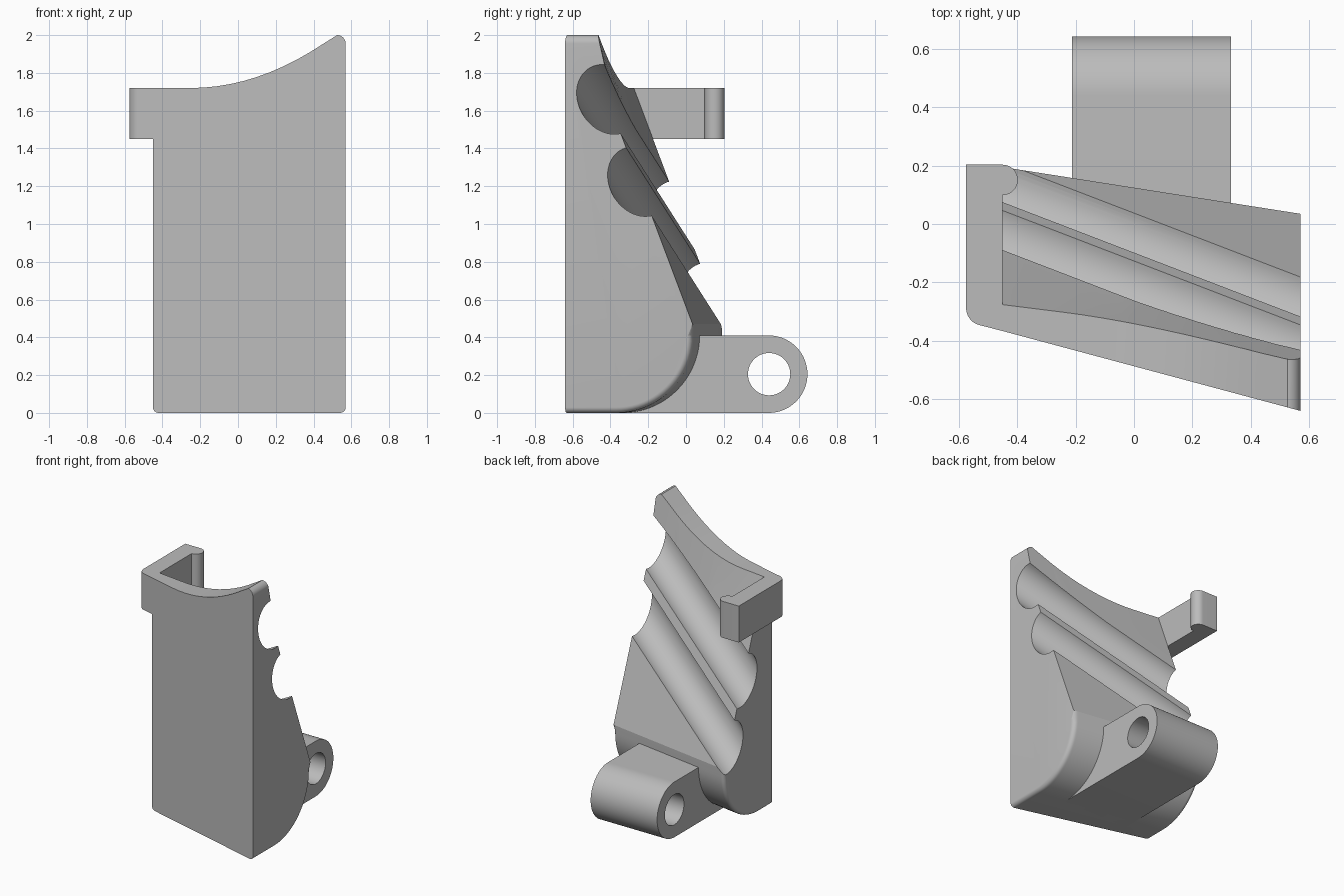
import bpy, bmesh, math
from mathutils import Vector

cube = bpy.data.objects.get("Cube")
if cube:
    bpy.data.objects.remove(cube, do_unlink=True)

grey = bpy.data.materials.new("plain grey")
grey.use_nodes = True
grey.diffuse_color = (0.5, 0.5, 0.5, 1)
grey.node_tree.nodes["Principled BSDF"].inputs["Base Color"].default_value = grey.diffuse_color

LEFT, RIGHT = -0.45, 0.57


def loft(name, rings):
    """Skin a row of matching closed rings and cap both ends."""
    bm = bmesh.new()
    rows = [[bm.verts.new(p) for p in ring] for ring in rings]
    n = len(rows[0])
    for a, b in zip(rows, rows[1:]):
        for i in range(n):
            j = (i + 1) % n
            bm.faces.new((a[i], a[j], b[j], b[i]))
    bm.faces.new(rows[0])
    bm.faces.new(rows[-1])
    bmesh.ops.recalc_face_normals(bm, faces=bm.faces)
    mesh = bpy.data.meshes.new(name)
    bm.to_mesh(mesh)
    bm.free()
    mesh.materials.append(grey)
    obj = bpy.data.objects.new(name, mesh)
    bpy.context.collection.objects.link(obj)
    return obj


def arc(cx, cy, r, start, end, steps):
    angles = [math.radians(start + (end - start) * i / steps) for i in range(steps + 1)]
    return [(cx + r * math.cos(a), cy + r * math.sin(a)) for a in angles]


def activate(obj):
    bpy.ops.object.select_all(action='DESELECT')
    obj.select_set(True)
    bpy.context.view_layer.objects.active = obj


def cut_cylinder(obj, start, end, radius):
    """Subtract a round bar running from start to end."""
    axis = end - start
    bpy.ops.mesh.primitive_cylinder_add(vertices=64, radius=radius, depth=axis.length,
                                        location=(start + end) / 2)
    cutter = bpy.context.object
    cutter.hide_render = True
    cutter.rotation_mode = 'QUATERNION'
    cutter.rotation_quaternion = axis.to_track_quat('Z', 'Y')
    cutter.data.materials.append(grey)
    mod = obj.modifiers.new("cut", 'BOOLEAN')
    mod.operation, mod.solver, mod.object = 'DIFFERENCE', 'EXACT', cutter
    activate(obj)
    bpy.ops.object.modifier_apply(modifier=mod.name)
    bpy.data.objects.remove(cutter, do_unlink=True)


def smooth(obj):
    activate(obj)
    bpy.ops.object.shade_smooth_by_angle(angle=math.radians(16))


# Body: cross-sections along x, with rounded end edges
def front_y(x):
    return -0.64 - 0.268 * (x - RIGHT)


def back_y(x, z):
    t = (x - LEFT) / (RIGHT - LEFT)
    flat = -0.18 - 0.377 * (z - 1.04) - 0.157 * (x - RIGHT)
    return flat + 0.15 * t * max(0, z - 1.5)


def rounding(d, r):
    return r - math.sqrt(max(0, r * r - (r - d) ** 2)) if d < r else 0


def top_z(x):
    rise = max(0, x + 0.25) ** 2 / 2.1
    return min(2.0, 1.72 + rise) - rounding(RIGHT - x, 0.045)


def section(x):
    inset = rounding(min(x - LEFT, RIGHT - x), 0.03)
    top, shoulder, radius = top_z(x), 0.47, 0.41
    edge = back_y(x, shoulder)
    ring = [(front_y(x), inset), (front_y(x), top), (back_y(x, top), top),
            (back_y(x, 1.5), 1.5), (edge, shoulder)]
    ring += arc(edge - radius, radius, radius - inset, 0, -90, 20)
    return [(x, y, z) for y, z in ring]


curls = [1 - math.sin(math.radians(a)) for a in range(0, 91, 10)]
xs = [LEFT + 0.03 * c for c in reversed(curls)]
xs += [-0.25 + 0.07 * i for i in range(11)]
xs += [RIGHT - 0.045 * c for c in curls]
body = loft("body", [section(x) for x in xs])

# Two slanting round channels across the back
run = Vector((1.02, -0.39, 0.615))
for y, z in ((-0.41, 1.66), (-0.246, 1.225)):
    mouth = Vector((RIGHT, y, z))
    cut_cylinder(body, mouth - run * 1.5, mouth + run * 0.5, 0.158)
smooth(body)

# Hinge lug with a cross hole
outline = [(-0.34, 0)] + arc(0.438, 0.205, 0.205, -90, 90, 32) + [(-0.34, 0.41)]
lug = loft("hinge_lug", [[(x, y, z) for y, z in outline] for x in (-0.213, 0.332)])
cut_cylinder(lug, Vector((-1, 0.44, 0.205)), Vector((1, 0.44, 0.205)), 0.112)
smooth(lug)

# Side hook with a rounded inner lip
outline = [(LEFT, front_y(LEFT))] + arc(-0.515, -0.288, 0.06, -105, -180, 10)
outline += [(-0.575, 0.203), (LEFT, 0.203)] + arc(LEFT, 0.151, 0.052, 80, -90, 20)
hook = loft("side_hook", [[(x, y, z) for x, y in outline] for z in (1.45, 1.72)])
smooth(hook)
